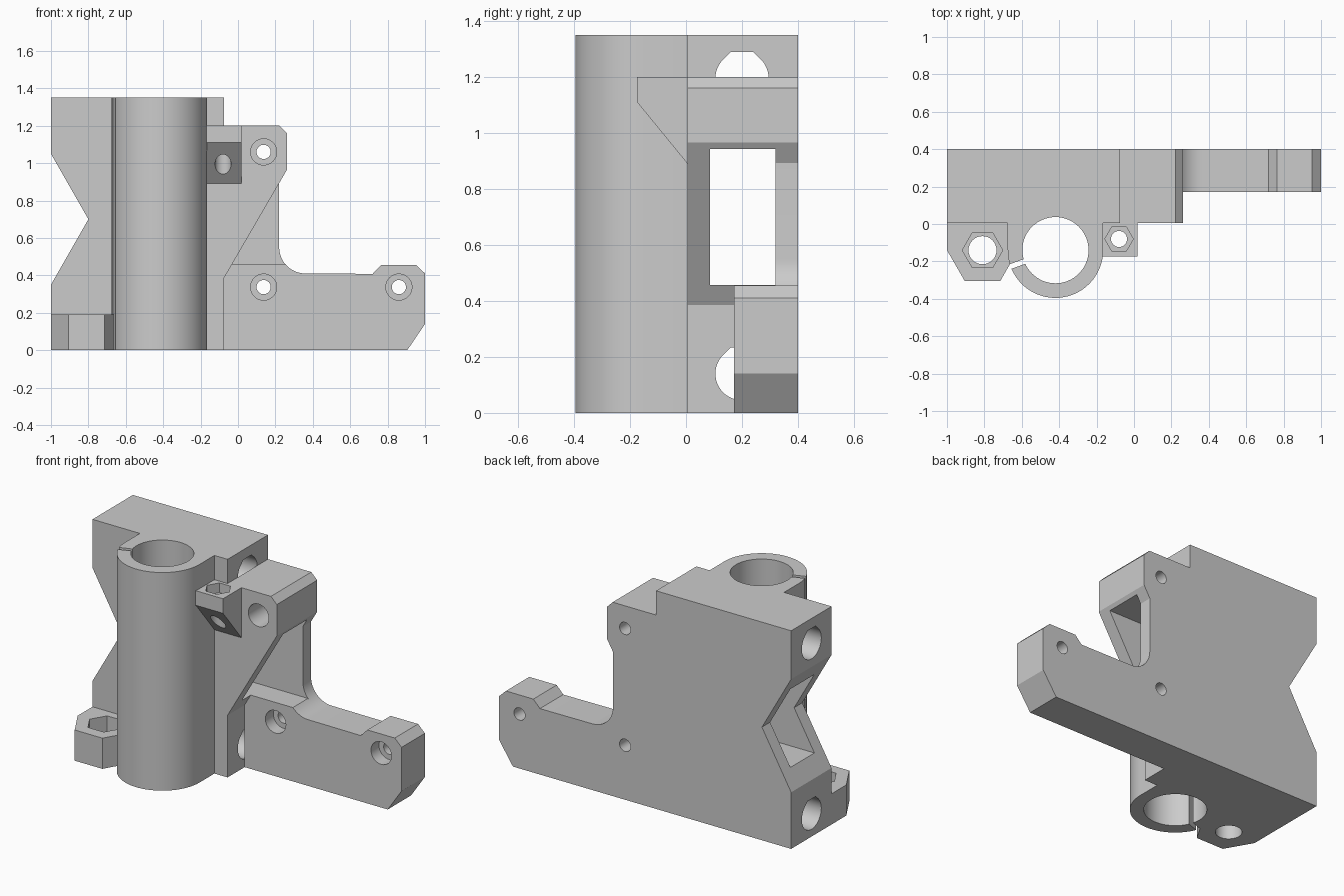
import bpy, bmesh
from math import cos, sin, pi, radians

cube = bpy.data.objects.get("Cube")
if cube:
    bpy.data.objects.remove(cube)

grey = bpy.data.materials.new("light_grey_plastic")
grey.use_nodes = True
COLOUR = (0.6, 0.6, 0.6, 1)
grey.diffuse_color = COLOUR
grey.node_tree.nodes["Principled BSDF"].inputs["Base Color"].default_value = COLOUR

FRONT, BACK, TOP, SIDE = 0.005, 0.4, 1.35, -0.075


def prism(name, outline, axis, lo, hi):
    """Extrude a 2D outline along an axis."""
    place = {"x": lambda a, b, t: (t, a, b),
             "y": lambda a, b, t: (a, t, b),
             "z": lambda a, b, t: (a, b, t)}[axis]
    bm = bmesh.new()
    rings = [[bm.verts.new(place(a, b, t)) for a, b in outline] for t in (lo, hi)]
    bm.faces.new(rings[0])
    bm.faces.new(rings[1])
    n = len(outline)
    for i in range(n):
        j = (i + 1) % n
        bm.faces.new((rings[0][i], rings[0][j], rings[1][j], rings[1][i]))
    bmesh.ops.recalc_face_normals(bm, faces=bm.faces)
    mesh = bpy.data.meshes.new(name)
    bm.to_mesh(mesh)
    bm.free()
    obj = bpy.data.objects.new(name, mesh)
    bpy.context.collection.objects.link(obj)
    mesh.materials.append(grey)
    return obj


def arc(cx, cy, r, start=0, end=360, n=48):
    closed = end - start == 360
    count = n if closed else n + 1
    return [(cx + r * cos(radians(start + (end - start) * i / n)),
             cy + r * sin(radians(start + (end - start) * i / n))) for i in range(count)]


def rect(x0, y0, x1, y1):
    return [(x0, y0), (x1, y0), (x1, y1), (x0, y1)]


def cut(obj, *cutters):
    for c in cutters:
        c.hide_render = True
        m = obj.modifiers.new("cut", "BOOLEAN")
        m.operation, m.solver, m.object = "DIFFERENCE", "EXACT", c


parts, cutters = {}, {}


def part(name, *args):
    parts[name] = prism(name, *args)


def cutter(name, *args):
    cutters[name] = prism(name + "_cutter", *args)


# Main block with a V notch in its outer side
part("main_body", [(-1, 0), (SIDE, 0), (SIDE, TOP), (-1, TOP), (-1, 1.05),
                   (-0.8, 0.7), (-1, 0.35)], "y", FRONT, BACK)

# Upright bearing sleeve, round in front and square behind
CX, CY, R = -0.42, -0.14, 0.255
part("bearing_sleeve", arc(CX, CY, R, 180, 360) + [(CX + R, FRONT), (CX - R, FRONT)],
     "z", 0, TOP)

# Hexagonal nut holder at the foot
NX, NY, NR = -0.81, -0.14, 0.19
part("lower_nut_holder", arc(NX, NY, NR, 180, 360, 3) + [(NX + NR, FRONT), (NX - NR, FRONT)],
     "z", 0, 0.19)

# Small nut holder with a sloped underside
part("upper_nut_holder", [(-0.175, 1.2), (-0.175, 1.11), (FRONT, 0.89), (FRONT, 1.2)],
     "x", -0.18, 0.02)

# Upper bracket with a diagonal lower edge
part("upper_bracket", [(SIDE, 0.385), (0.262, 0.965), (0.262, 1.16), (0.222, 1.2),
                       (SIDE, 1.2)], "y", FRONT, BACK)

# Long low arm with a raised tip
fillet = arc(0.36, 0.55, 0.14, 270, 180, 12)
part("arm", [(SIDE, 0), (0.905, 0), (1, 0.14), (1, 0.41), (0.953, 0.455), (0.765, 0.455),
             (0.72, 0.408)] + [p for p in fillet if p[1] < 0.455]
     + [(0.255, 0.457), (SIDE, 0.457)], "y", 0.172, BACK)

# Thin rear web joining arm and bracket
part("rear_web", [(SIDE, 0.408)] + fillet + [(0.22, 0.893), (0.15, 0.96), (SIDE, 0.96)],
     "y", 0.32, BACK)

# Belt window through the whole width
cutter("window", rect(0.085, 0.457, 0.32, 0.942), "x", -1.2, 0.6)

# Rod holes with flattened teardrop tops
for label, z in (("lower", 0.14), ("upper", 1.195)):
    tear = arc(0.2, z, 0.095, 135, 405, 36) + [(0.24, z + 0.093), (0.16, z + 0.093)]
    cutter(label + "_rod", tear, "x", -1.2, SIDE + 0.001)

# Bearing bore and its narrow slit
cutter("bore", arc(CX, CY, 0.177, n=64), "z", -0.1, 1.5)
a = radians(200)
slit = [(CX + d * cos(a) - w * sin(a), CY + d * sin(a) + w * cos(a))
        for d, w in ((0.15, -0.013), (0.3, -0.013), (0.3, 0.013), (0.15, 0.013))]
cutter("slit", slit, "z", -0.1, 1.5)

# Nut pockets and their through holes
cutter("lower_bolt", arc(NX, NY, 0.075, n=32), "z", -0.1, 0.3)
cutter("lower_nut", arc(NX, NY, 0.108, n=6), "z", 0.09, 0.3)
cutter("upper_bolt", arc(-0.08, -0.08, 0.043, n=32), "z", 0.8, 1.3)
cutter("upper_nut", arc(-0.08, -0.08, 0.076, n=6), "z", 1.14, 1.3)

# Mounting screw holes with counterbores
screws = {"bracket_screw": (0.137, 1.06, 0.2), "inner_screw": (0.137, 0.337, 0.25),
          "outer_screw": (0.86, 0.337, 0.25)}
for label, (x, z, step) in screws.items():
    cutter(label, arc(x, z, 0.038, n=32), "y", -0.1, 0.5)
    cutter(label + "_head", arc(x, z, 0.07, n=32), "y", -0.1, step)

cuts = {
    "main_body": ("window", "lower_rod", "upper_rod", "bore"),
    "bearing_sleeve": ("bore", "slit"),
    "lower_nut_holder": ("lower_bolt", "lower_nut"),
    "upper_nut_holder": ("upper_bolt", "upper_nut"),
    "upper_bracket": ("window", "bracket_screw", "bracket_screw_head"),
    "arm": ("inner_screw", "inner_screw_head", "outer_screw", "outer_screw_head"),
}
for name, used in cuts.items():
    cut(parts[name], *(cutters[u] for u in used))

# Apply the cuts, drop the cutters and smooth the round walls
for obj in parts.values():
    bpy.ops.object.select_all(action="DESELECT")
    obj.select_set(True)
    bpy.context.view_layer.objects.active = obj
    for m in list(obj.modifiers):
        bpy.ops.object.modifier_apply(modifier=m.name)
    bpy.ops.object.shade_smooth_by_angle(angle=radians(25))
for c in cutters.values():
    bpy.data.objects.remove(c)
